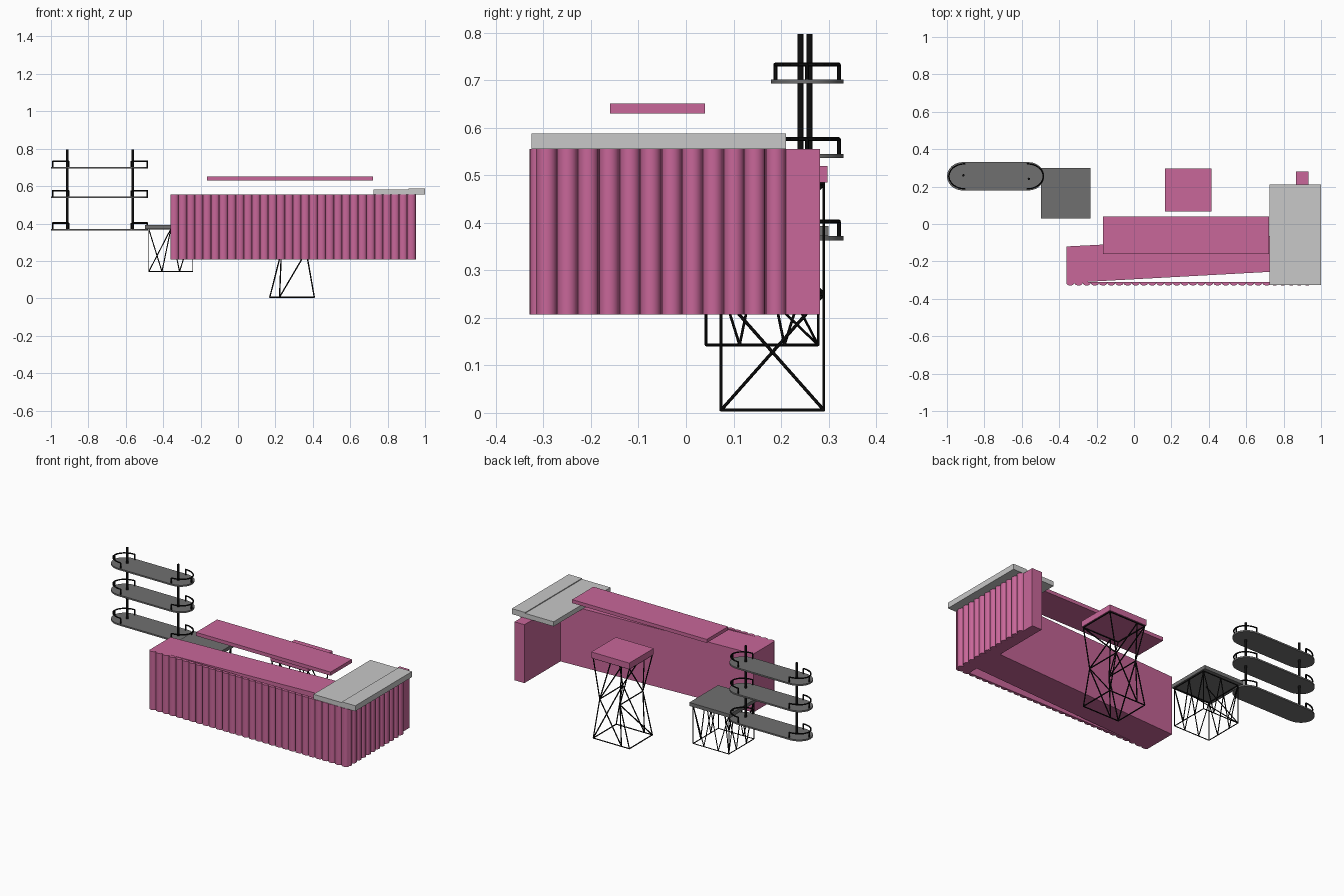
import bpy, bmesh, math
from mathutils import Vector

cube = bpy.data.objects.get("Cube")
if cube:
    bpy.data.objects.remove(cube, do_unlink=True)


def material(name, rgb):
    m = bpy.data.materials.new(name)
    m.use_nodes = True
    m.diffuse_color = (*rgb, 1)
    m.node_tree.nodes["Principled BSDF"].inputs["Base Color"].default_value = (*rgb, 1)
    return m


PINK = material("pink", (0.58, 0.135, 0.32))
LIGHT = material("light_grey", (0.58, 0.58, 0.58))
DARK = material("dark_grey", (0.16, 0.16, 0.16))
BLACK = material("black", (0.004, 0.004, 0.004))


def finish(name, bm, mat, smooth=False):
    bmesh.ops.recalc_face_normals(bm, faces=bm.faces)
    mesh = bpy.data.meshes.new(name)
    bm.to_mesh(mesh)
    bm.free()
    mesh.materials.append(mat)
    ob = bpy.data.objects.new(name, mesh)
    bpy.context.scene.collection.objects.link(ob)
    if smooth:
        bpy.ops.object.select_all(action='DESELECT')
        ob.select_set(True)
        bpy.context.view_layer.objects.active = ob
        bpy.ops.object.shade_smooth_by_angle(angle=math.radians(40))
    return ob


def add_prism(bm, outline, z0, z1):
    face = bm.faces.new([bm.verts.new((x, y, z0)) for x, y in outline])
    new = bmesh.ops.extrude_face_region(bm, geom=[face])["geom"]
    bmesh.ops.translate(bm, vec=(0, 0, z1 - z0),
                        verts=[v for v in new if isinstance(v, bmesh.types.BMVert)])


def prism(name, outline, z0, z1, mat, smooth=False):
    bm = bmesh.new()
    add_prism(bm, outline, z0, z1)
    return finish(name, bm, mat, smooth)


def box(name, x0, x1, y0, y1, z0, z1, mat):
    return prism(name, [(x0, y0), (x1, y0), (x1, y1), (x0, y1)], z0, z1, mat)


def rods(name, paths, radius, sides=6):
    """Thin straight bars along every segment of the given paths."""
    bm = bmesh.new()
    for path in paths:
        for a, b in zip(path, path[1:]):
            a, b = Vector(a), Vector(b)
            d = b - a
            m = d.to_track_quat('Z', 'Y').to_matrix().to_4x4()
            m.translation = (a + b) / 2
            bmesh.ops.create_cone(bm, cap_ends=True, segments=sides, radius1=radius,
                                  radius2=radius, depth=d.length, matrix=m)
    return finish(name, bm, BLACK)


# Counter: slightly angled body, facing panel and return wall
Z0, Z1 = 0.207, 0.555
prism("counter_body", [(-0.36, -0.315), (0.87, -0.248), (0.87, -0.057), (-0.36, -0.12)],
      Z0, Z1, PINK)
box("front_panel", -0.36, 0.93, -0.316, -0.309, Z0, Z1, PINK)
box("return_wall", 0.867, 0.932, -0.312, 0.282, Z0, Z1, PINK)


# Rounded slats in rows on the two outer faces
def slats(name, start, step, out, count, depth):
    start, step, out = Vector(start), Vector(step), Vector(out)
    bm = bmesh.new()
    for i in range(count):
        mid = start + step * (i + 0.5)
        arc = [mid + step * 0.49 * math.cos(math.pi * k / 8)
               + out * depth * math.sin(math.pi * k / 8) for k in range(9)]
        add_prism(bm, arc, Z0, Z1)
    finish(name, bm, PINK, True)


slats("front_slats", (-0.362, -0.315), (0.0437, 0), (0, -1), 30, 0.014)
slats("side_slats", (0.931, -0.315), (0, 0.0438), (1, 0), 12, 0.022)

# Worktop in two slabs and raised shelf
box("worktop_inner", 0.725, 0.912, -0.325, 0.21, Z1, 0.583, LIGHT)
box("worktop_outer", 0.912, 1.0, -0.325, 0.21, Z1, 0.588, LIGHT)
box("raised_shelf", -0.165, 0.722, -0.16, 0.04, 0.63, 0.651, PINK)


# High stool: wire frame with a waist
def ring(x0, x1, y0, y1, z):
    return [(x0, y0, z), (x1, y0, z), (x1, y1, z), (x0, y1, z)]


box("high_stool_seat", 0.165, 0.415, 0.068, 0.298, 0.485, 0.52, PINK)
low = ring(0.17, 0.408, 0.074, 0.29, 0.006)
waist = ring(0.232, 0.365, 0.074, 0.29, 0.25)
top = ring(0.17, 0.408, 0.074, 0.29, 0.482)
wires = [r + r[:1] for r in (low, top)]
for i in range(4):
    wires.append([low[i], waist[i], top[i]])
for y in (0.074, 0.29):
    foot, head = (0.222, y, 0.006), (0.222, y, 0.482)
    for end in (foot, head):
        wires += [[end, (0.232, y, 0.25)], [end, (0.365, y, 0.25)]]
for i, j in ((0, 3), (2, 1)):
    wires += [[waist[i], waist[j]], [low[i], waist[j]], [top[j], waist[i]]]
rods("high_stool_frame", wires, 0.0035)

# Low stool: braced wire cage
box("low_stool_seat", -0.498, -0.232, 0.03, 0.3, 0.372, 0.393, DARK)
low = ring(-0.477, -0.242, 0.042, 0.278, 0.143)
top = ring(-0.477, -0.242, 0.042, 0.278, 0.37)
wires = [r + r[:1] for r in (low, top)]
for i in range(4):
    j = (i + 1) % 4
    a, b = Vector(low[i]), Vector(low[j])
    c, d = Vector(top[i]), Vector(top[j])
    wires += [[low[i], top[i]], [c, a.lerp(b, 0.3), c.lerp(d, 0.5), a.lerp(b, 0.7), d]]
wires += [[low[3], Vector(top[0]).lerp(Vector(top[1]), 0.5)],
          [low[3], (-0.36, 0.16, 0.37)]]
rods("low_stool_frame", wires, 0.0028)


# Hanging shelves: rounded boards, end rails and poles
CY = 0.255


def end_arc(cx, side, rx, ry, n=12):
    """Half round from low y to high y, bulging towards the given side."""
    angles = [math.pi * (k / n - 0.5) for k in range(n + 1)]
    return [(cx + side * rx * math.cos(t), CY + ry * math.sin(t)) for t in angles]


for label, z in (("lower", 0.366), ("middle", 0.539), ("upper", 0.696)):
    board = end_arc(-0.565, 1, 0.085, 0.076) + end_arc(-0.915, -1, 0.085, 0.076)[::-1]
    prism(label + "_hanging_shelf", board, z - 0.003, z + 0.006, DARK, True)
    rails = []
    for cx, side in ((-0.905, -1), (-0.57, 1)):
        arc = [(x, y, z + 0.037) for x, y in end_arc(cx, side, 0.085, 0.067)]
        rails.append(arc)
        for p in (arc[0], arc[6], arc[-1]):
            rails.append([p, (p[0], p[1], z)])
    rods(label + "_shelf_rails", rails, 0.0042)

rods("shelf_poles", [[(-0.912, 0.26, 0.365), (-0.912, 0.26, 0.797)],
                     [(-0.562, 0.241, 0.365), (-0.562, 0.241, 0.797)]], 0.0065, 12)
